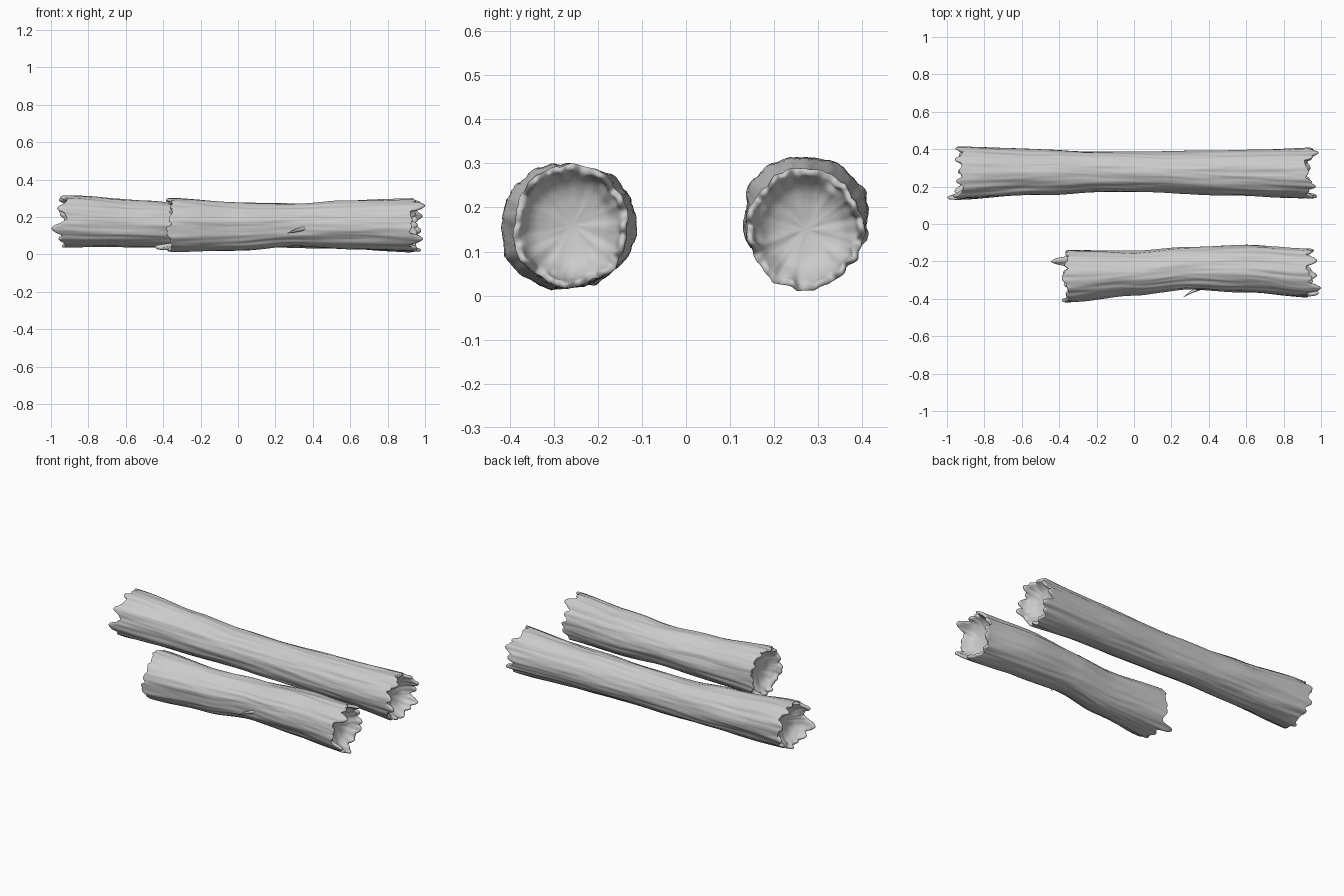
import bpy, bmesh, math, random
from mathutils import Vector, noise

if "Cube" in bpy.data.objects:
    bpy.data.objects.remove(bpy.data.objects["Cube"])

SEG = 128


def interp(stations, x):
    # smooth interpolation of (x, cy, cz, ry, rz) stations
    if x <= stations[0][0]:
        return stations[0][1:]
    for a, b in zip(stations, stations[1:]):
        if x <= b[0]:
            t = (x - a[0]) / (b[0] - a[0])
            t = t * t * (3 - 2 * t)
            return tuple(p + (q - p) * t for p, q in zip(a[1:], b[1:]))
    return stations[-1][1:]


def tooth_length(teeth, ang):
    # rounded splinters around the rim: (angle, half width, length)
    best = 0.006
    for a, w, l in teeth:
        d = abs((ang - a + 180) % 360 - 180) / w
        if d < 1:
            best = max(best, l * (1 - d * d) ** 0.8)
    return best


def make_log(name, stations, xl, xr, left, right, seed):
    bm = bmesh.new()
    off = Vector((seed * 7.3, seed * 3.1, seed * 1.7))

    def point(x, ang, scale=1.0, rough=1.0):
        cy, cz, ry, rz = interp(stations, x)
        c, s = math.cos(ang), math.sin(ang)
        # grain stretched along the trunk
        n = 0.045 * noise.noise(Vector((x * 2.5, c * 1.6, s * 1.6)) + off)
        n += 0.04 * noise.noise(Vector((x * 3, c * 5, s * 5)) + off)
        n += 0.016 * noise.noise(Vector((x * 7, c * 11, s * 11)) + off)
        k = scale * (1 + n * rough)
        return (x, cy + ry * c * k, cz + rz * s * k)

    angs = [2 * math.pi * i / SEG for i in range(SEG)]
    tl = [tooth_length(left, math.degrees(a)) for a in angs]
    tr = [tooth_length(right, math.degrees(a)) for a in angs]
    # valley line wanders a little around each rim
    vl = [0.014 * noise.noise(Vector((math.cos(a) * 3, math.sin(a) * 3, seed))) for a in angs]

    def end_rows(x0, sgn, teeth):
        # from dish floor outwards over the rim to the outer bark
        rows = []
        for f, depth in ((0.2, 0.05), (0.4, 0.047), (0.6, 0.038), (0.72, 0.026), (0.8, 0.01)):
            rows.append([point(x0 - sgn * (depth + 0.012 * noise.noise(
                Vector((math.cos(a) * 2.5, math.sin(a) * 2.5, f * 3 + seed))) * f),
                a, f) for a in angs])
        for f, k in ((0.85, 0.0), (0.87, 0.4), (0.89, 0.75), (0.91, 0.95),
                     (0.95, 1.0), (0.985, 0.92), (1.0, 0.7), (1.0, 0.35)):
            rows.append([point(x0 + sgn * teeth[i] * k + vl[i], a, f + 0.25 * (teeth[i] * k if f > 0.95 else 0),
                               1.3) for i, a in enumerate(angs)])
        return rows

    rows = end_rows(xl, -1, tl)
    n = 56
    for j in range(n + 1):
        x = xl + (xr - xl) * j / n
        w = max(0, 1 - min(j, n - j) / 3)
        rows.append([point(x + vl[i] * w, a, 1, 1 + 0.3 * w) for i, a in enumerate(angs)])
    rows += end_rows(xr, 1, tr)[::-1]

    vs = [[bm.verts.new(p) for p in r] for r in rows]
    for a, b in zip(vs, vs[1:]):
        for i in range(SEG):
            j = (i + 1) % SEG
            bm.faces.new((a[i], a[j], b[j], b[i]))
    # centre fans of the dished ends
    for ring, x in ((vs[0], xl + 0.055), (vs[-1], xr - 0.055)):
        c = bm.verts.new((x, *interp(stations, x)[:2]))
        for i in range(SEG):
            bm.faces.new((ring[i], ring[(i + 1) % SEG], c))
    return finish(name, bm)


def finish(name, bm):
    bmesh.ops.recalc_face_normals(bm, faces=bm.faces)
    for f in bm.faces:
        f.smooth = True
    me = bpy.data.meshes.new(name)
    bm.to_mesh(me)
    bm.free()
    ob = bpy.data.objects.new(name, me)
    bpy.context.collection.objects.link(ob)
    return ob


def random_teeth(seed, count, lo, hi):
    rnd = random.Random(seed)
    return [(360 * (i + rnd.uniform(-0.3, 0.3)) / count, rnd.uniform(7, 14),
             rnd.uniform(lo, hi)) for i in range(count)]


# long log: stations are x, centre y, centre z, radius y, radius z
long_log = [(-0.95, 0.272, 0.180, 0.145, 0.138), (-0.5, 0.277, 0.162, 0.122, 0.122),
            (-0.2, 0.282, 0.152, 0.107, 0.112), (0.1, 0.277, 0.150, 0.108, 0.112),
            (0.45, 0.273, 0.152, 0.116, 0.120), (0.95, 0.272, 0.150, 0.132, 0.136)]
make_log("long_log", long_log, -0.915, 0.915,
         random_teeth(2, 13, 0.015, 0.045) + [(200, 17, 0.083), (228, 13, 0.045), (150, 12, 0.05), (15, 12, 0.035)],
         random_teeth(5, 13, 0.015, 0.05) + [(25, 15, 0.072), (190, 14, 0.07), (330, 15, 0.06), (125, 12, 0.05)], 1)

# short log
short_log = [(-0.37, -0.278, 0.155, 0.142, 0.146), (0.0, -0.262, 0.148, 0.119, 0.128),
             (0.3, -0.237, 0.158, 0.114, 0.116), (0.6, -0.238, 0.160, 0.127, 0.130),
             (0.95, -0.262, 0.158, 0.131, 0.138)]
make_log("short_log", short_log, -0.348, 0.915,
         random_teeth(8, 13, 0.012, 0.035) + [(305, 11, 0.092), (95, 14, 0.04), (200, 12, 0.035)],
         random_teeth(11, 13, 0.015, 0.05) + [(130, 17, 0.082), (58, 14, 0.065), (215, 15, 0.068), (265, 13, 0.06)], 2)

# broken twig stub on the front of the short log
bm = bmesh.new()
path = [(0.40, -0.325, 0.145, 0.016), (0.35, -0.342, 0.137, 0.019), (0.315, -0.357, 0.129, 0.014),
        (0.288, -0.374, 0.121, 0.009), (0.264, -0.391, 0.113, 0.002)]
side, up = Vector((0.45, 0.85, 0.0)).normalized(), Vector((0.2, 0, 1)).normalized()
rings = [[bm.verts.new(Vector(p[:3]) + (side * math.cos(a) + up * math.sin(a) * 0.7) * p[3])
          for a in (2 * math.pi * i / 12 for i in range(12))] for p in path]
for a, b in zip(rings, rings[1:]):
    for i in range(12):
        bm.faces.new((a[i], a[(i + 1) % 12], b[(i + 1) % 12], b[i]))
bm.faces.new(rings[0])
bm.faces.new(rings[-1])
finish("twig_stub", bm)
